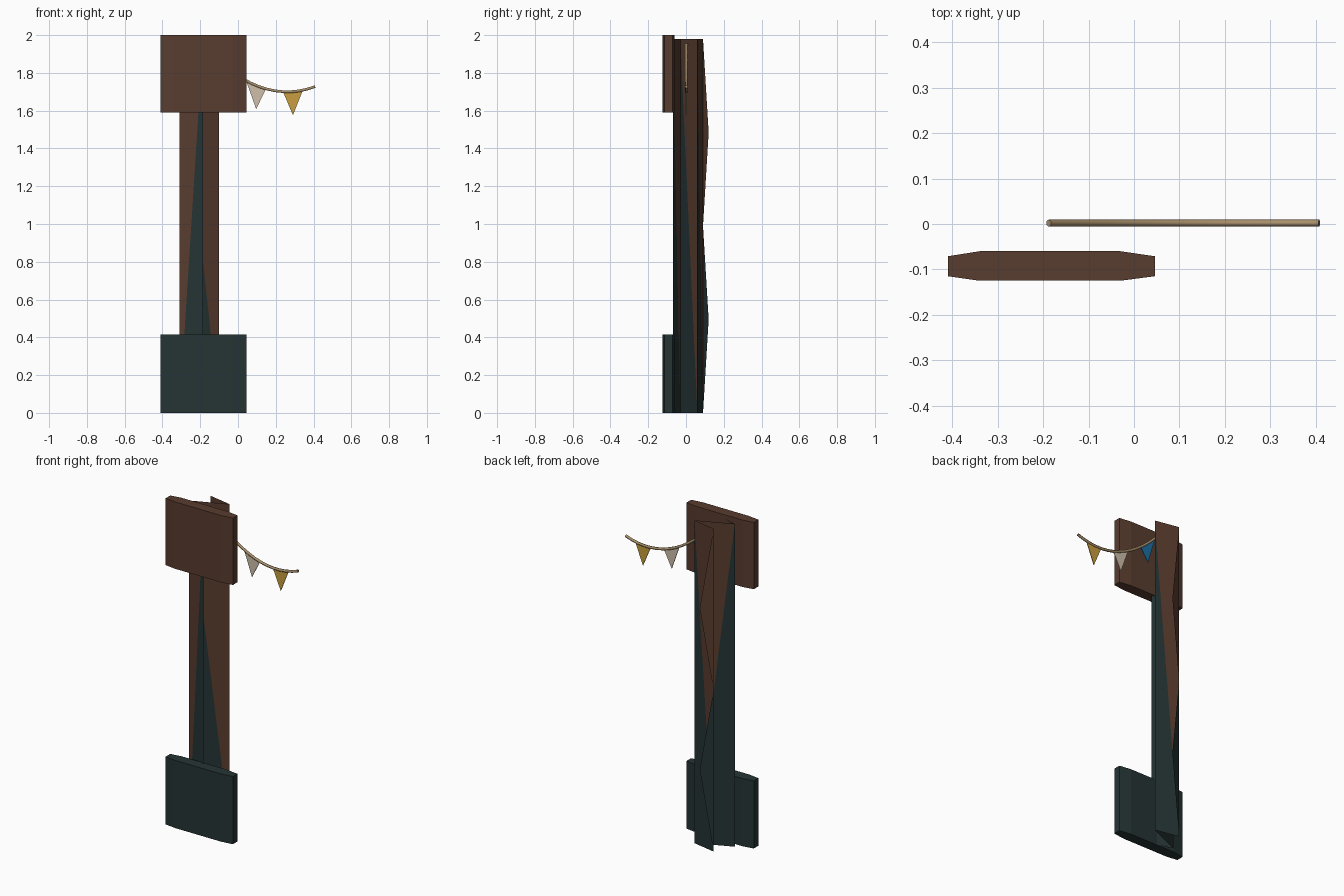
import bpy
import bmesh

cube = bpy.data.objects.get("Cube")
if cube:
    bpy.data.objects.remove(cube, do_unlink=True)


def material(name, colour):
    m = bpy.data.materials.new(name)
    m.use_nodes = True
    m.diffuse_color = (*colour, 1)
    bsdf = m.node_tree.nodes["Principled BSDF"]
    bsdf.inputs["Base Color"].default_value = (*colour, 1)
    bsdf.inputs["Roughness"].default_value = 0.9
    return m


brown = material("dark brown", (0.098, 0.045, 0.028))
teal = material("dark teal", (0.019, 0.034, 0.034))
tan = material("rope tan", (0.40, 0.28, 0.15))
cream = material("cream", (0.62, 0.52, 0.40))
gold = material("gold", (0.58, 0.34, 0.05))
blue = material("blue", (0.011, 0.156, 0.35))


def finish(name, bm, *mats):
    mesh = bpy.data.meshes.new(name)
    bm.to_mesh(mesh)
    bm.free()
    for m in mats:
        mesh.materials.append(m)
    obj = bpy.data.objects.new(name, mesh)
    bpy.context.collection.objects.link(obj)
    return obj


def prism(name, outline, z0, z1, mat):
    """Extrude a flat outline upwards."""
    bm = bmesh.new()
    base = bm.faces.new([bm.verts.new((x, y, z0)) for x, y in outline])
    top = bmesh.ops.extrude_face_region(bm, geom=[base])["geom"]
    moved = [v for v in top if isinstance(v, bmesh.types.BMVert)]
    bmesh.ops.translate(bm, verts=moved, vec=(0, 0, z1 - z0))
    bmesh.ops.recalc_face_normals(bm, faces=bm.faces)
    return finish(name, bm, mat)


# Top and bottom boards with tapered ends
board = [(-0.41, -0.115), (-0.34, -0.125), (-0.03, -0.125), (0.046, -0.115),
         (0.046, -0.071), (-0.03, -0.06), (-0.34, -0.06), (-0.41, -0.071)]
prism("top_board", board, 1.59, 2.0, brown)
prism("bottom_board", board, 0, 0.415, teal)

# Folded hanging: zigzag panels, each split on its diagonal into two colours
HEIGHT = 1.98
folds = [(-0.185, -0.07), (-0.31, -0.03), (-0.10, 0.06), (-0.25, 0.09)]
bm = bmesh.new()
low = [bm.verts.new((x, y, 0)) for x, y in folds]
high = [bm.verts.new((x, y, HEIGHT)) for x, y in folds]
for i in range(len(folds) - 1):
    bm.faces.new((low[i], low[i + 1], high[i])).material_index = 1
    bm.faces.new((low[i + 1], high[i + 1], high[i])).material_index = 0
finish("folded_hanging", bm, brown, teal)

# Pointed flaps turned back from the free edge of the hanging
bm = bmesh.new()
x, y = folds[-1]
for k in range(2):
    z0, z1 = k * HEIGHT / 2, (k + 1) * HEIGHT / 2
    corners = [(x, y, z0), (x, y, z1), (-0.177, 0.12, (z0 + z1) / 2)]
    bm.faces.new([bm.verts.new(c) for c in corners]).material_index = 1 - k
finish("edge_flaps", bm, brown, teal)


# Sagging rope
def sag(x):
    return 1.70 + 1.25 * (x - 0.26) ** 2


START, END, STEPS = -0.188, 0.408, 14
curve = bpy.data.curves.new("bunting_rope", "CURVE")
curve.dimensions = "3D"
curve.bevel_depth = 0.008
curve.bevel_resolution = 1
curve.use_fill_caps = True
spline = curve.splines.new("POLY")
spline.points.add(STEPS)
for i, p in enumerate(spline.points):
    px = START + (END - START) * i / STEPS
    p.co = (px, 0.002, sag(px), 1)
curve.materials.append(tan)
rope = bpy.data.objects.new("bunting_rope", curve)
bpy.context.collection.objects.link(rope)

# Triangular flags hanging from the rope
for name, cx, mat in (("blue_flag", -0.10, blue), ("cream_flag", 0.096, cream),
                      ("gold_flag", 0.291, gold)):
    bm = bmesh.new()
    half = 0.053
    corners = [(cx - half, sag(cx - half)), (cx, sag(cx) - 0.125),
               (cx + half, sag(cx + half))]
    face = bm.faces.new([bm.verts.new((a, 0, b)) for a, b in corners])
    flag = finish(name, bm, mat)
    solid = flag.modifiers.new("thickness", "SOLIDIFY")
    solid.thickness = 0.004
    solid.offset = 0
